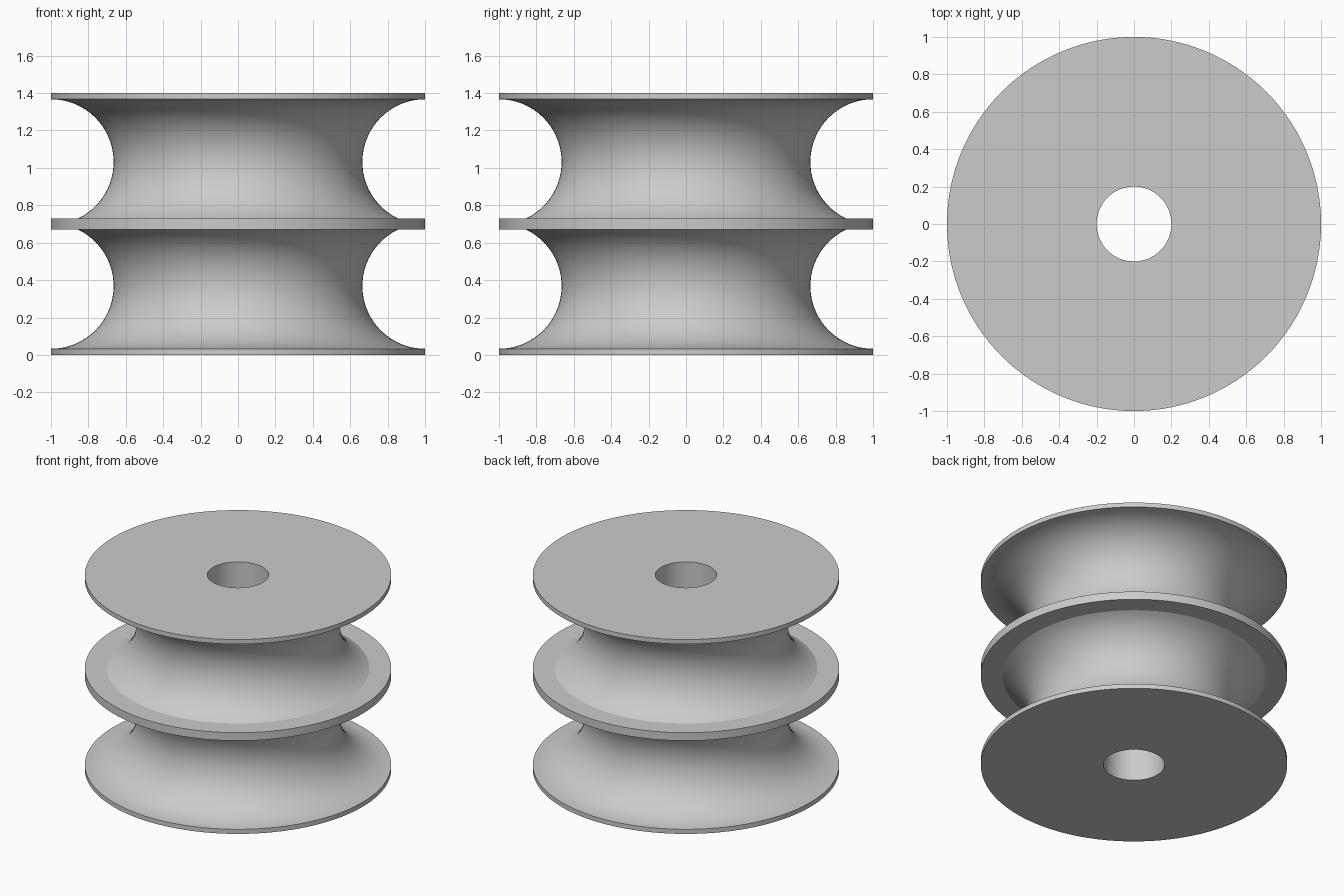
import bpy, bmesh, math
from mathutils import Vector

cube = bpy.data.objects.get("Cube")
if cube:
    bpy.data.objects.remove(cube, do_unlink=True)

HEIGHT, RIM, BORE = 1.4, 1.0, 0.2      # overall height, outer and bore radius
GROOVE, EDGE = 0.335, 0.033            # groove radius, thickness of end rims
HALF_DISC = 0.029                      # half thickness of the middle disc
SIDES, ARC = 128, 28

grey = bpy.data.materials.new("plain grey")
grey.use_nodes = True
grey.diffuse_color = (0.6, 0.6, 0.6, 1)
grey.node_tree.nodes["Principled BSDF"].inputs["Base Color"].default_value = (0.6, 0.6, 0.6, 1)

# Lower half of the section: bore, end face, rim, round groove, middle disc
centre_z = EDGE + GROOVE
disc_z = HEIGHT / 2 - HALF_DISC
end_angle = math.asin((disc_z - centre_z) / GROOVE)
lower = [(BORE, 0), (RIM, 0)]
for i in range(ARC + 1):
    a = -math.pi / 2 + (end_angle + math.pi / 2) * i / ARC
    lower.append((RIM - GROOVE * math.cos(a), centre_z + GROOVE * math.sin(a)))
lower.append((RIM, disc_z))

# Mirror the section upward and close it along the bore
section = lower + [(r, HEIGHT - z) for r, z in reversed(lower)]

# Revolve the section into the double-grooved roller
bm = bmesh.new()
verts = [bm.verts.new((r, 0, z)) for r, z in section]
edges = [bm.edges.new((v, verts[(i + 1) % len(verts)])) for i, v in enumerate(verts)]
bmesh.ops.spin(bm, geom=verts + edges, cent=Vector(), axis=(0, 0, 1),
               angle=math.tau, steps=SIDES, use_merge=True)
bmesh.ops.remove_doubles(bm, verts=bm.verts[:], dist=1e-5)
bmesh.ops.recalc_face_normals(bm, faces=bm.faces[:])
mesh = bpy.data.meshes.new("double_groove_roller")
bm.to_mesh(mesh)
bm.free()
mesh.materials.append(grey)

roller = bpy.data.objects.new("double_groove_roller", mesh)
bpy.context.collection.objects.link(roller)
bpy.ops.object.select_all(action='DESELECT')
roller.select_set(True)
bpy.context.view_layer.objects.active = roller
bpy.ops.object.shade_smooth_by_angle(angle=math.radians(20))
